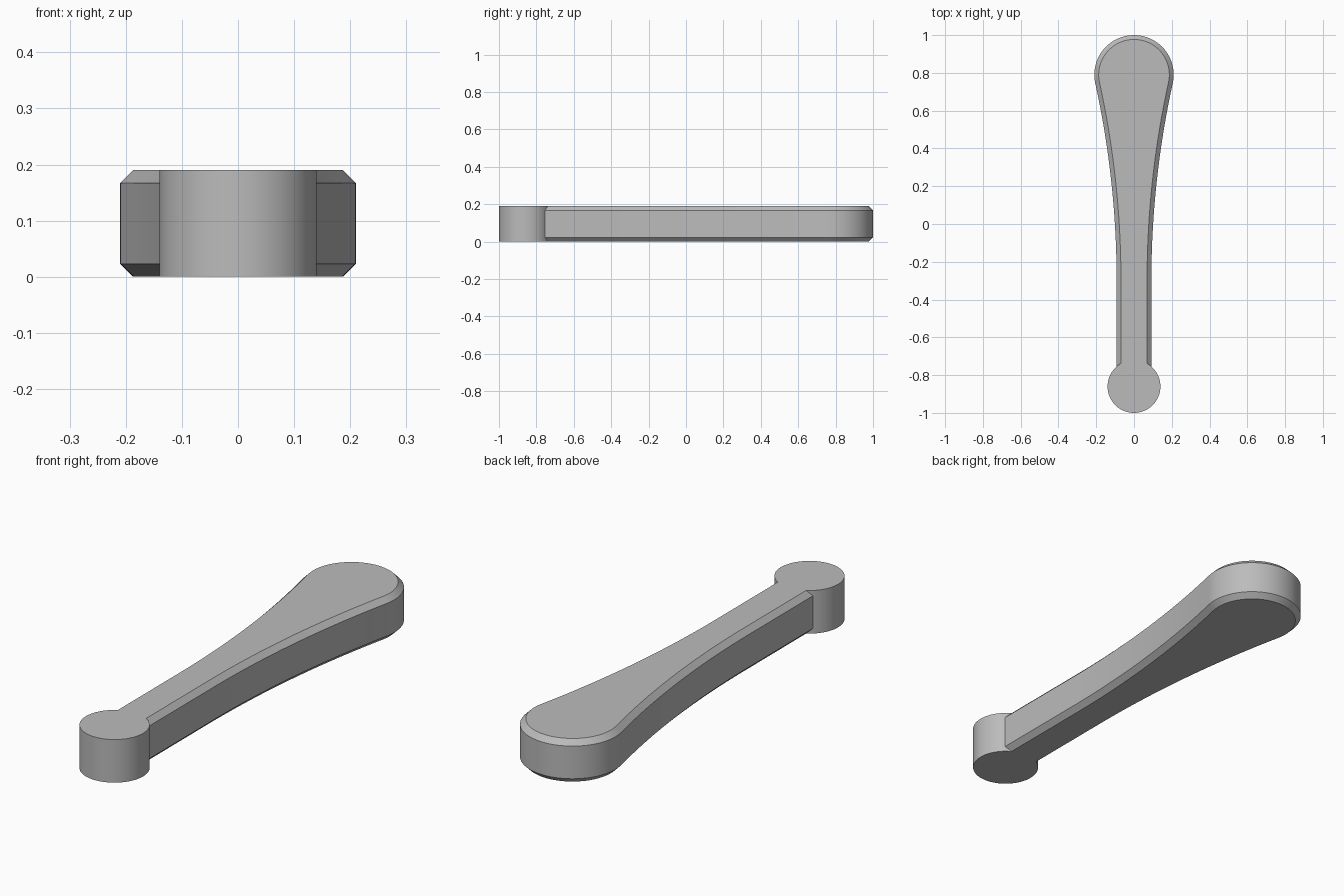
import bpy, bmesh, math

if "Cube" in bpy.data.objects:
    bpy.data.objects.remove(bpy.data.objects["Cube"])

HEIGHT, CHAMFER = 0.19, 0.023
NECK_W, NECK_Y = 0.092, -0.30      # half width of the straight neck and where it ends
HEAD_R, HEAD_Y = 0.21, 0.79        # round head
PIVOT_R, PIVOT_Y = 0.14, -0.86     # round pivot boss

# Radius of the concave flank, tangent to both neck and head
dy = HEAD_Y - NECK_Y
FLANK_R = (dy**2 + NECK_W**2 - HEAD_R**2) / (2 * (HEAD_R - NECK_W))
FLANK_X = NECK_W + FLANK_R
TANGENT = math.atan2(dy, FLANK_X)

grey = bpy.data.materials.new("grey")
grey.diffuse_color = (0.5, 0.5, 0.5, 1)
grey.use_nodes = True
grey.node_tree.nodes["Principled BSDF"].inputs["Base Color"].default_value = grey.diffuse_color


def outline(d):
    """Closed paddle outline, moved inwards by d."""
    right = [(NECK_W - d, PIVOT_Y)]
    for i in range(25):                      # concave flank
        a = TANGENT * i / 24
        r = FLANK_R + d
        right.append((FLANK_X - r * math.cos(a), NECK_Y + r * math.sin(a)))
    for i in range(1, 25):                   # head, up to its tip
        a = -TANGENT + (math.pi / 2 + TANGENT) * i / 24
        r = HEAD_R - d
        right.append((r * math.cos(a), HEAD_Y + r * math.sin(a)))
    return right + [(-x, y) for x, y in reversed(right[:-1])]


def loft(name, sections):
    """Solid through stacked (outline, z) sections."""
    bm = bmesh.new()
    rings = [[bm.verts.new((x, y, z)) for x, y in pts] for pts, z in sections]
    n = len(rings[0])
    for lo, hi in zip(rings, rings[1:]):
        for i in range(n):
            j = (i + 1) % n
            bm.faces.new((lo[i], lo[j], hi[j], hi[i]))
    bm.faces.new(rings[0][::-1])
    bm.faces.new(rings[-1])
    bmesh.ops.recalc_face_normals(bm, faces=bm.faces)
    mesh = bpy.data.meshes.new(name)
    bm.to_mesh(mesh)
    bm.free()
    mesh.materials.append(grey)
    ob = bpy.data.objects.new(name, mesh)
    bpy.context.collection.objects.link(ob)
    return ob


# Paddle-shaped lever with chamfered top and bottom rims
lever = loft("lever", [(outline(CHAMFER), 0), (outline(0), CHAMFER),
                       (outline(0), HEIGHT - CHAMFER), (outline(CHAMFER), HEIGHT)])

# Pivot boss, merged into the lever
circle = [(PIVOT_R * math.cos(math.tau * i / 64),
           PIVOT_Y + PIVOT_R * math.sin(math.tau * i / 64)) for i in range(64)]
boss = loft("pivot_boss", [(circle, 0), (circle, HEIGHT)])
boss.hide_render = True
union = lever.modifiers.new("merge_boss", 'BOOLEAN')
union.operation = 'UNION'
union.solver = 'EXACT'
union.object = boss

bpy.context.view_layer.objects.active = lever
lever.select_set(True)
bpy.ops.object.modifier_apply(modifier=union.name)
bpy.data.objects.remove(boss)
bpy.ops.object.shade_smooth_by_angle(angle=math.radians(30))
